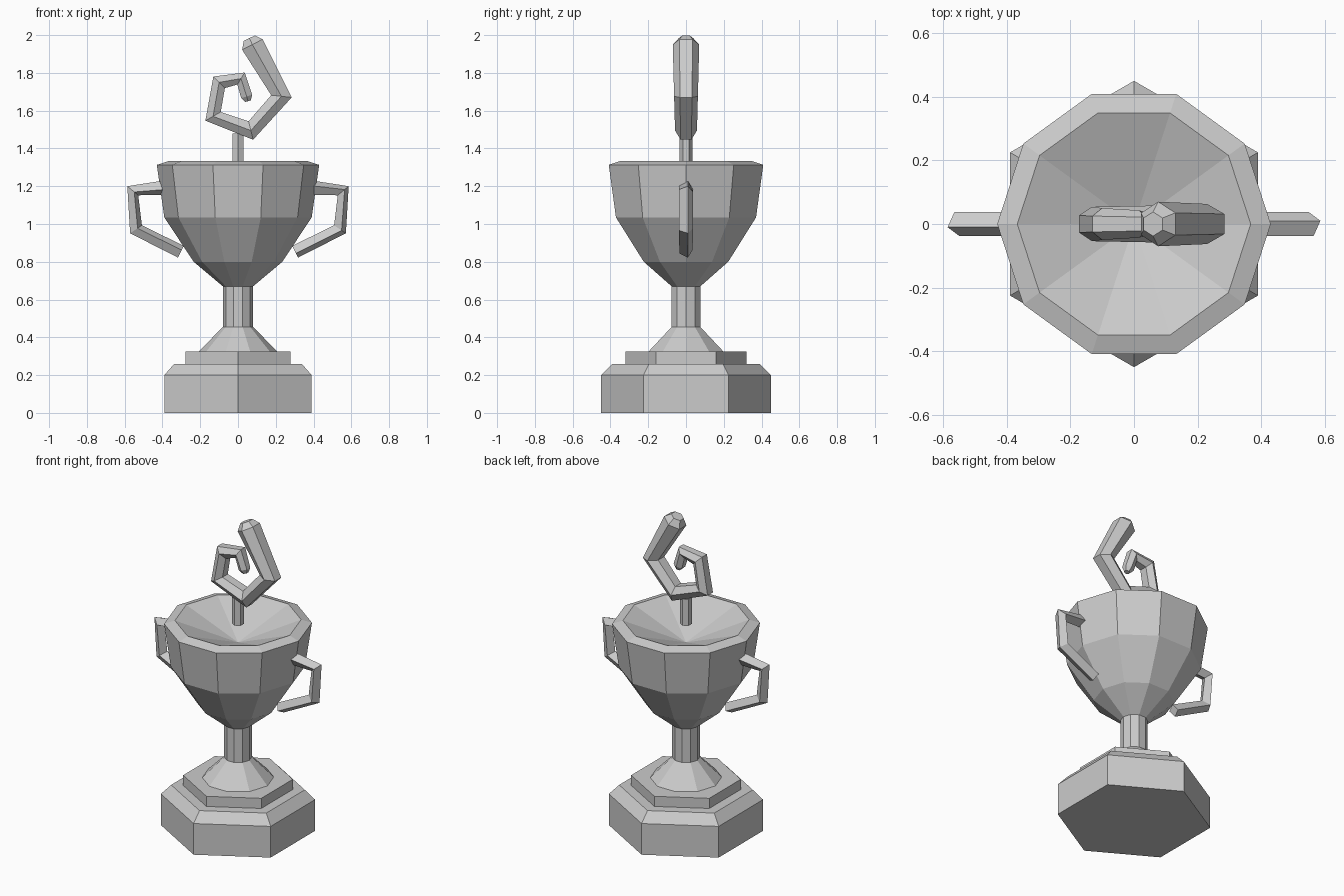
import bpy, bmesh
from math import cos, sin, pi, radians
from mathutils import Vector

if "Cube" in bpy.data.objects:
    bpy.data.objects.remove(bpy.data.objects["Cube"], do_unlink=True)

grey = bpy.data.materials.new("plain grey")
grey.use_nodes = True
colour = (0.6, 0.6, 0.6, 1)
grey.diffuse_color = colour
grey.node_tree.nodes["Principled BSDF"].inputs["Base Color"].default_value = colour


def make_object(name, bm):
    bmesh.ops.recalc_face_normals(bm, faces=bm.faces)
    mesh = bpy.data.meshes.new(name)
    bm.to_mesh(mesh)
    bm.free()
    mesh.materials.append(grey)
    obj = bpy.data.objects.new(name, mesh)
    bpy.context.collection.objects.link(obj)
    return obj


def skin(name, rings):
    """Join rings of points into a closed surface; a one-point ring is an apex."""
    bm = bmesh.new()
    loops = [[bm.verts.new(p) for p in ring] for ring in rings]
    for a, b in zip(loops, loops[1:]):
        count = max(len(a), len(b))
        for i in range(count):
            j = (i + 1) % count
            if len(a) == 1:
                bm.faces.new((a[0], b[i], b[j]))
            elif len(b) == 1:
                bm.faces.new((a[i], a[j], b[0]))
            else:
                bm.faces.new((a[i], a[j], b[j], b[i]))
    for end in (loops[0], loops[-1]):
        if len(end) > 2:
            bm.faces.new(end)
    return make_object(name, bm)


def lathe(name, profile, sides, turn=0):
    """Turn (radius, height) pairs around the vertical axis."""
    rings = []
    for r, z in profile:
        angles = [radians(turn) + 2 * pi * i / sides for i in range(sides if r else 1)]
        rings.append([(r * cos(a), r * sin(a), z) for a in angles])
    return skin(name, rings)


def tube(name, path, sides, turn):
    """Sweep a regular polygon along (x, z, radius) points in the upright plane."""
    points = [Vector((x, 0, z)) for x, z, r in path]
    rings = []
    for i, (x, z, r) in enumerate(path):
        before = points[i] - points[max(i - 1, 0)]
        after = points[min(i + 1, len(points) - 1)] - points[i]
        along = (before.normalized() + after.normalized()).normalized()
        out = Vector((-along.z, 0, along.x))
        angles = [radians(turn) + 2 * pi * k / sides for k in range(sides)]
        rings.append([points[i] + r * (cos(a) * out + sin(a) * Vector((0, 1, 0)))
                      for a in angles])
    return skin(name, rings)


# Six-sided stepped base
lathe("base", [(0.45, 0), (0.45, 0.2), (0.39, 0.26)], 6, 30)
lathe("base_step", [(0.32, 0.255), (0.32, 0.325)], 6, 30)

# Ten-sided foot, stem and bowl with a shallow hollow
lathe("cup", [(0.213, 0.32), (0.08, 0.455), (0.08, 0.67), (0.235, 0.8), (0.39, 1.035),
              (0.43, 1.313), (0.367, 1.333), (0, 1.19)], 10)

# Two angular handles, the second turned half way round
handle = [(0.385, 1.193, 0.039), (0.557, 1.176, 0.039),
          (0.54, 0.972, 0.039), (0.302, 0.853, 0.036)]
tube("left_handle", handle, 4, 15)
tube("right_handle", handle, 4, 15).rotation_euler.z = pi

# Post carrying the ornament
lathe("ornament_post", [(0.034, 1.31), (0.034, 1.48)], 6, 30)

# Tapering spiral ornament
spiral = [(0.06, 1.984, 0.038), (0.076, 1.95, 0.07), (0.23, 1.676, 0.063),
          (0.068, 1.495, 0.058), (-0.132, 1.57, 0.054), (-0.1, 1.75, 0.05),
          (0.016, 1.77, 0.043), (0.046, 1.675, 0.035), (0.053, 1.65, 0.018)]
tube("spiral_ornament", spiral, 6, 30)
